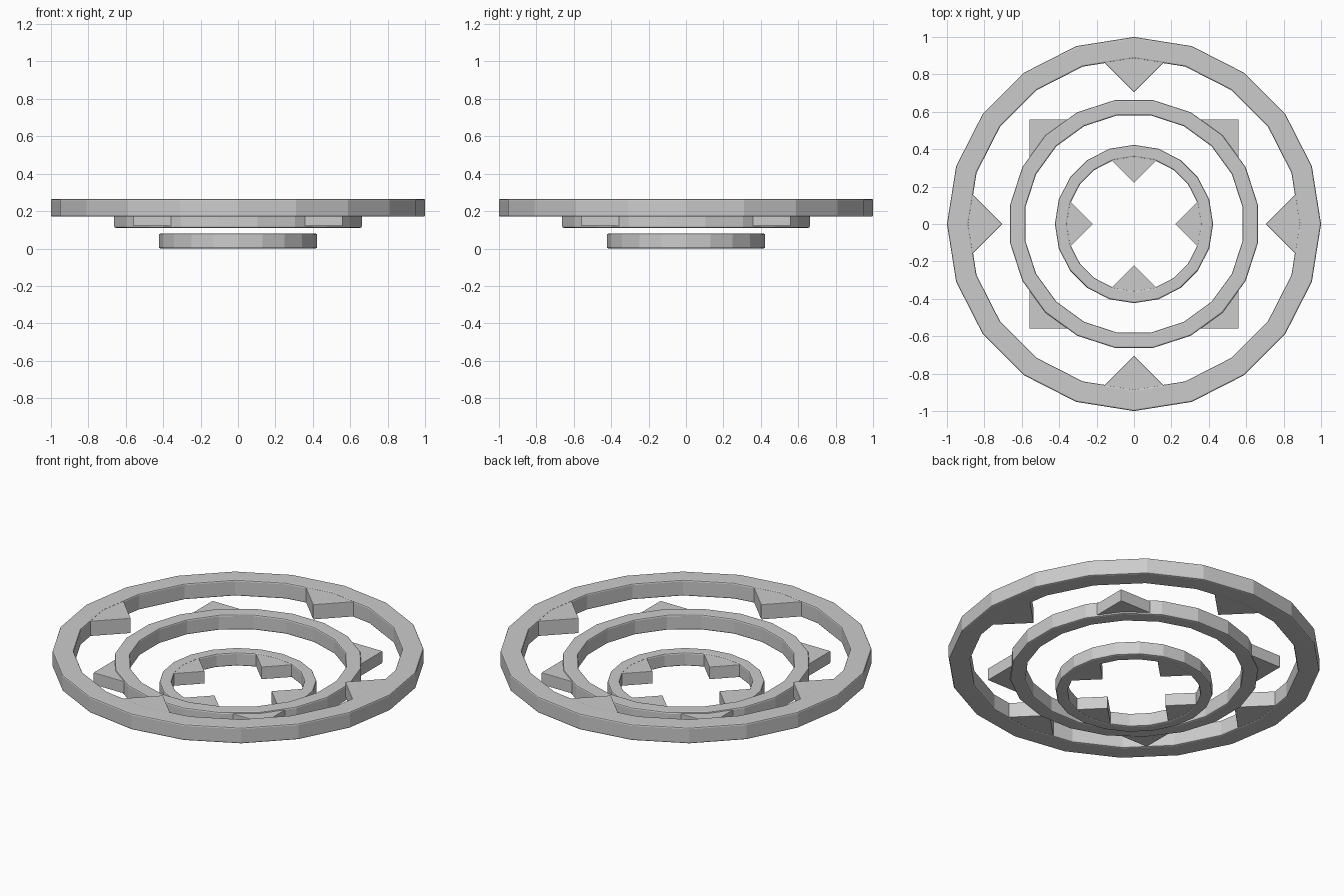
import bpy, bmesh
from math import cos, sin, pi, radians

if "Cube" in bpy.data.objects:
    bpy.data.objects.remove(bpy.data.objects["Cube"])


def finish(bm, name, bevel):
    bmesh.ops.recalc_face_normals(bm, faces=bm.faces)
    mesh = bpy.data.meshes.new(name)
    bm.to_mesh(mesh)
    bm.free()
    obj = bpy.data.objects.new(name, mesh)
    bpy.context.collection.objects.link(obj)
    mod = obj.modifiers.new("edge_bevel", 'BEVEL')
    mod.width = bevel
    mod.segments = 2
    mod.limit_method = 'ANGLE'
    mod.angle_limit = radians(40)
    return obj


def ring(name, r_out, r_in, z0, z1, turn, sides=20):
    bm = bmesh.new()
    section = [(r_out, z0), (r_out, z1), (r_in, z1), (r_in, z0)]
    loops = []
    for i in range(sides):
        a = turn + 2 * pi * i / sides
        loops.append([bm.verts.new((r * cos(a), r * sin(a), z)) for r, z in section])
    for i in range(sides):
        a, b = loops[i], loops[(i + 1) % sides]
        for k in range(4):
            n = (k + 1) % 4
            bm.faces.new((a[k], b[k], b[n], a[n]))
    return finish(bm, name, 0.008)


def spikes(name, r_tip, r_base, z0, z1, turn):
    # four right-angled wedges whose bases are buried in the ring
    half = abs(r_base - r_tip)
    for i in range(4):
        a = turn + i * pi / 2
        bm = bmesh.new()
        pts = [(r_tip, 0), (r_base, half), (r_base, -half)]
        face = bm.faces.new([bm.verts.new((r * cos(a) - t * sin(a),
                                           r * sin(a) + t * cos(a), z0)) for r, t in pts])
        ext = bmesh.ops.extrude_face_region(bm, geom=[face])
        top = [v for v in ext["geom"] if isinstance(v, bmesh.types.BMVert)]
        bmesh.ops.translate(bm, verts=top, vec=(0, 0, z1 - z0))
        finish(bm, f"{name}_{i + 1}", 0.003)


# Upper, widest ring with inward spikes
ring("outer_ring", 1.0, 0.885, 0.17, 0.265, 0)
spikes("outer_spike", 0.705, 0.93, 0.173, 0.262, 0)

# Middle ring with outward diagonal spikes
ring("middle_ring", 0.67, 0.587, 0.11, 0.20, radians(9))
spikes("middle_spike", 0.79, 0.61, 0.12, 0.192, radians(45))

# Lower, smallest ring with inward spikes
ring("inner_ring", 0.423, 0.358, 0.0, 0.08, 0)
spikes("inner_spike", 0.22, 0.375, 0.003, 0.077, 0)
